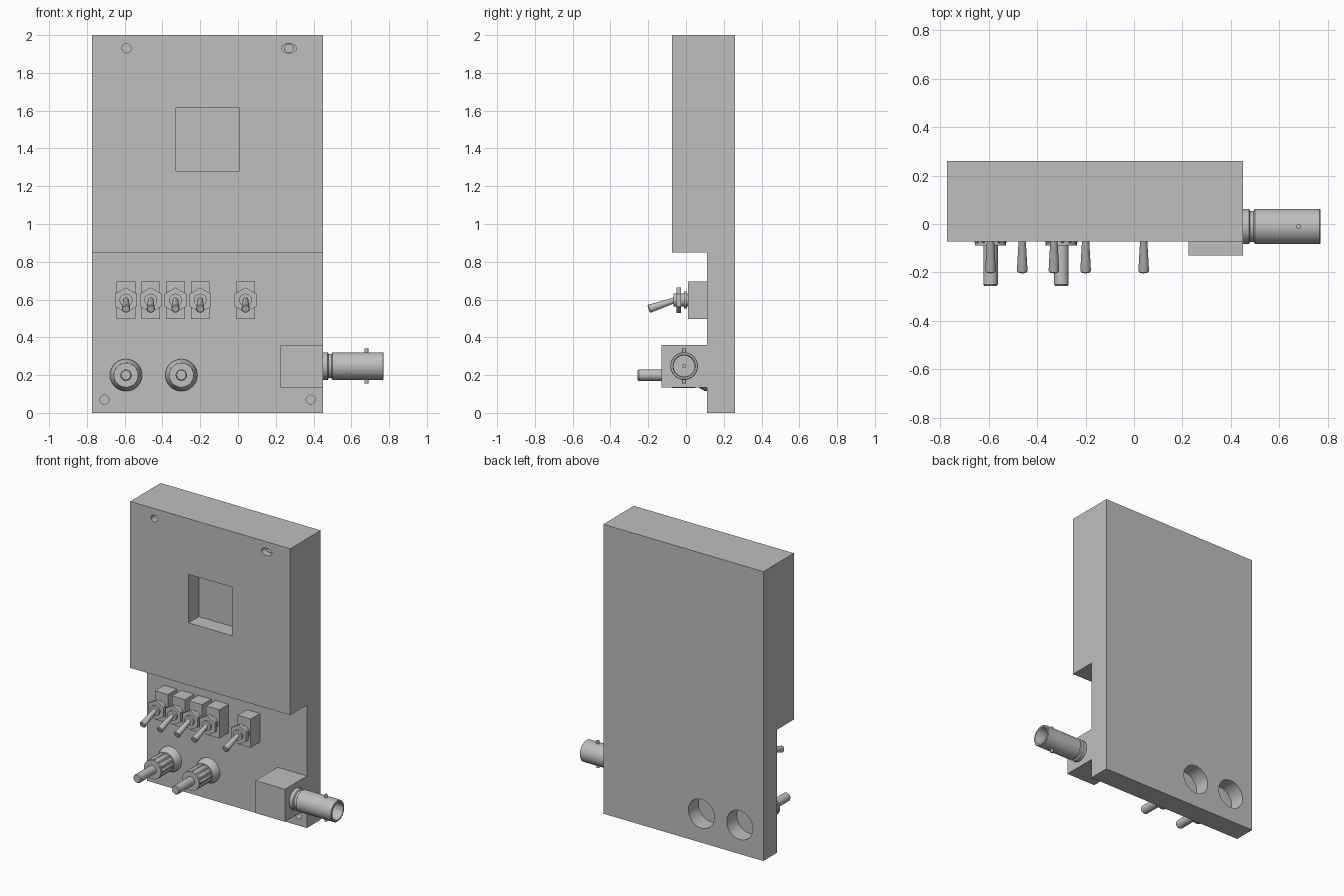
import bpy, bmesh, math
from mathutils import Vector

cube = bpy.data.objects.get("Cube")
if cube:
    bpy.data.objects.remove(cube, do_unlink=True)

grey = bpy.data.materials.new("light grey")
grey.use_nodes = True
colour = (0.52, 0.52, 0.52, 1)
grey.diffuse_color = colour
grey.node_tree.nodes["Principled BSDF"].inputs["Base Color"].default_value = colour


def finish(name, bm, smooth=False):
    bmesh.ops.remove_doubles(bm, verts=bm.verts, dist=1e-5)
    bmesh.ops.recalc_face_normals(bm, faces=bm.faces)
    mesh = bpy.data.meshes.new(name)
    bm.to_mesh(mesh)
    bm.free()
    mesh.materials.append(grey)
    obj = bpy.data.objects.new(name, mesh)
    bpy.context.collection.objects.link(obj)
    if smooth:
        bpy.ops.object.select_all(action='DESELECT')
        obj.select_set(True)
        bpy.context.view_layer.objects.active = obj
        bpy.ops.object.shade_smooth_by_angle(angle=math.radians(30))
    return obj


def box(name, x0, x1, y0, y1, z0, z1):
    return prism(name, [(y0, z0), (y1, z0), (y1, z1), (y0, z1)], x0, x1)


def prism(name, outline, x0, x1):
    """Extrude a y-z outline along x."""
    bm = bmesh.new()
    face = bm.faces.new([bm.verts.new((x0, y, z)) for y, z in outline])
    out = bmesh.ops.extrude_face_region(bm, geom=[face])
    verts = [g for g in out["geom"] if isinstance(g, bmesh.types.BMVert)]
    bmesh.ops.translate(bm, verts=verts, vec=(x1 - x0, 0, 0))
    return finish(name, bm)


def lathe(name, origin, axis, profile, sides=32, ribs=0.0, stretch=1.0):
    """Spin (radius, distance) pairs round an axis; ribs lowers alternate pairs of points."""
    turn = Vector(axis).to_track_quat('Z', 'Y')
    bm = bmesh.new()
    rings = []
    for r, d in profile:
        ring = []
        for i in range(sides):
            a = math.tau * i / sides
            k = r * (1 - ribs * (i // 2 % 2))
            p = turn @ Vector((k * math.sin(a) * stretch, k * math.cos(a), d))
            ring.append(bm.verts.new(p + Vector(origin)))
        rings.append(ring)
    for a, b in zip(rings, rings[1:]):
        for i in range(sides):
            j = (i + 1) % sides
            bm.faces.new((a[i], a[j], b[j], b[i]))
    bm.faces.new(rings[0])
    bm.faces.new(rings[-1])
    return finish(name, bm, sides > 6)


def rod(name, origin, axis, r, length, sides=32, **extra):
    return lathe(name, origin, axis, [(r, 0), (r, length)], sides, **extra)


def cut(target, cutter):
    cutter.hide_render = True
    mod = target.modifiers.new("cut", 'BOOLEAN')
    mod.operation = 'DIFFERENCE'
    mod.solver = 'EXACT'
    mod.object = cutter
    bpy.context.view_layer.objects.active = target
    bpy.ops.object.modifier_apply(modifier=mod.name)
    bpy.data.objects.remove(cutter, do_unlink=True)


FRONT, BACK, LEFT = (0, -1, 0), (0, 1, 0), (1, 0, 0)
POSTS = (-0.593, -0.3)

# Stepped housing
body = prism("housing", [(0.11, 0), (0.26, 0), (0.26, 2), (-0.073, 2),
                         (-0.073, 0.85), (0.11, 0.85)], -0.773, 0.45)

# Window recess, screw holes and rear sockets
cut(body, box("window_cutter", -0.327, 0.007, -0.2, 0.04, 1.28, 1.615))
cut(body, rod("hole_cutter", (-0.59, 0.03, 1.93), FRONT, 0.024, 0.2))
cut(body, rod("slot_cutter", (0.27, -0.03, 1.93), FRONT, 0.025, 0.2, stretch=1.6))
cut(body, rod("slot_hole_cutter", (0.27, 0.03, 1.93), FRONT, 0.022, 0.2))
for x in (-0.707, 0.385):
    cut(body, rod("hole_cutter", (x, 0.2, 0.07), FRONT, 0.024, 0.2))
for x in POSTS:
    cut(body, rod("socket_cutter", (x, 0.15, 0.2), BACK, 0.1, 0.2))

# Toggle switches
for x in (-0.593, -0.462, -0.331, -0.2, 0.04):
    box("switch_box", x - 0.05, x + 0.05, 0.01, 0.115, 0.497, 0.695)
    rod("switch_bushing", (x, 0.02, 0.597), FRONT, 0.034, 0.085, 24)
    rod("switch_washer", (x, 0.005, 0.597), FRONT, 0.045, 0.016, 24)
    rod("switch_nut", (x, -0.027, 0.597), FRONT, 0.067, 0.023, 6)
    start = Vector((x, -0.05, 0.6))
    lever = Vector((x, -0.198, 0.55)) - start
    lathe("switch_lever", start, lever, [(0.014, 0), (0.016, 0.04), (0.022, lever.length - 0.005),
                                         (0.018, lever.length)], 20)

# Binding posts
for x in POSTS:
    lathe("post_flange", (x, 0.115, 0.2), FRONT,
          [(0.085, 0), (0.085, 0.015), (0.062, 0.055), (0.05, 0.06)])
    lathe("post_knob", (x, 0.06, 0.2), FRONT,
          [(0.06, 0), (0.067, 0.01), (0.067, 0.135), (0.06, 0.145)], 48, ribs=0.1)
    rod("post_collar", (x, -0.07, 0.2), FRONT, 0.065, 0.018)
    lathe("post_pin", (x, -0.07, 0.2), FRONT, [(0.03, 0), (0.03, 0.18), (0.025, 0.187)])

# Side connector
box("connector_block", 0.225, 0.45, -0.13, 0.115, 0.135, 0.36)
barrel = [(0.073, 0), (0.073, 0.025), (0.064, 0.03), (0.064, 0.044), (0.073, 0.05),
          (0.073, 0.317), (0.07, 0.32), (0.06, 0.32), (0.056, 0.31), (0.056, 0.15)]
lathe("connector_barrel", (0.45, -0.01, 0.248), LEFT, barrel, 40)
rod("connector_contact", (0.59, -0.01, 0.248), LEFT, 0.01, 0.1, 16)
for side in (-1, 1):
    rod("bayonet_pin", (0.68, -0.01, 0.248 + side * 0.065), (0, 0, side), 0.01, 0.028, 16)
